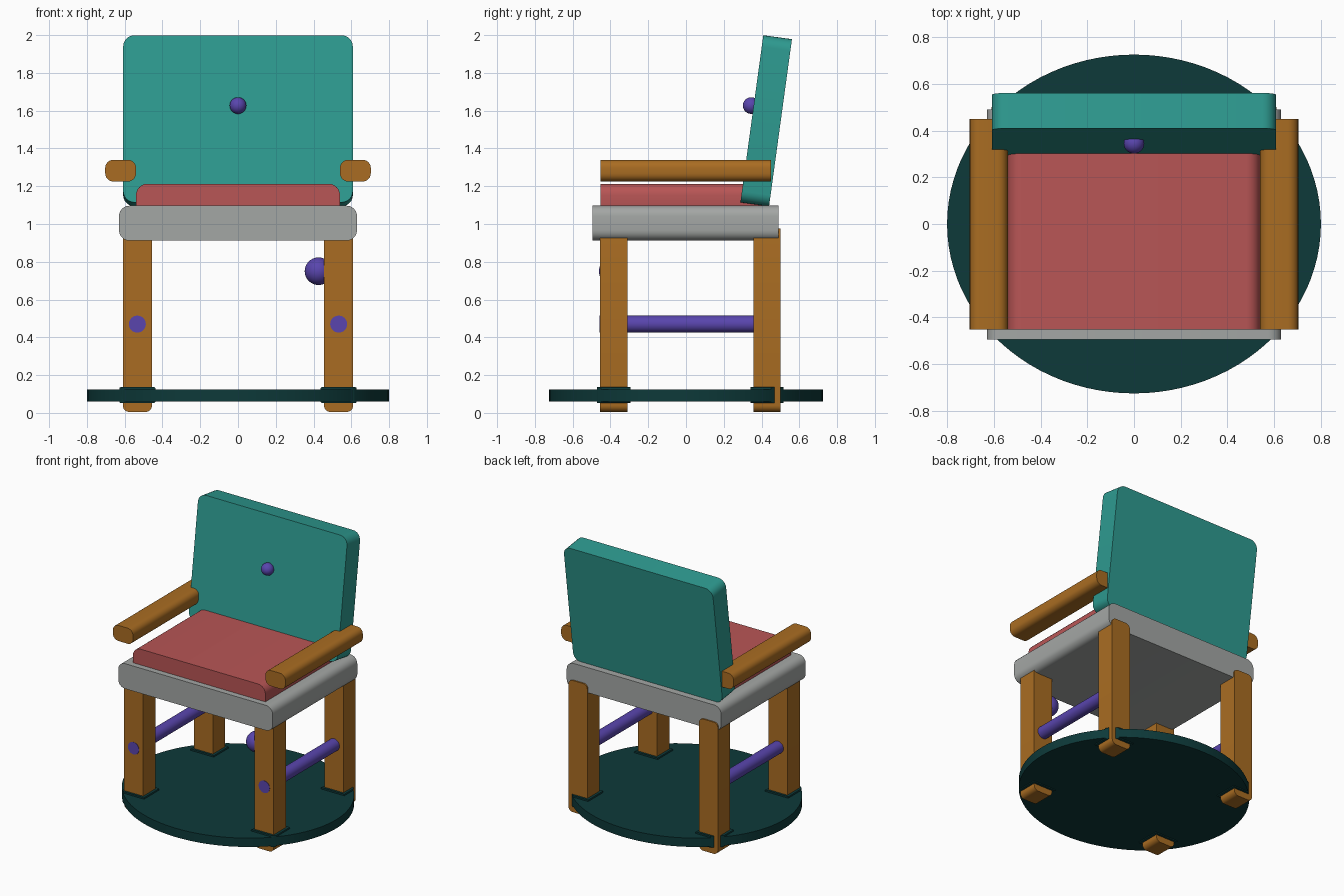
import bpy, bmesh, math
from mathutils import Vector

cube = bpy.data.objects.get("Cube")
if cube:
    bpy.data.objects.remove(cube, do_unlink=True)


def material(name, rgb):
    m = bpy.data.materials.new(name)
    m.use_nodes = True
    m.diffuse_color = (*rgb, 1)
    m.node_tree.nodes["Principled BSDF"].inputs["Base Color"].default_value = (*rgb, 1)
    return m


TEAL = material("teal", (0.027, 0.325, 0.28))
WOOD = material("orange wood", (0.40, 0.152, 0.016))
GREY = material("grey", (0.37, 0.385, 0.375))
RED = material("soft red", (0.48, 0.092, 0.092))
PURPLE = material("purple", (0.10, 0.06, 0.42))
DARK = material("dark teal", (0.004, 0.041, 0.041))


def finish(bm, name, mat, loc):
    bmesh.ops.recalc_face_normals(bm, faces=bm.faces)
    mesh = bpy.data.meshes.new(name)
    bm.to_mesh(mesh)
    bm.free()
    mesh.materials.append(mat)
    ob = bpy.data.objects.new(name, mesh)
    ob.location = loc
    bpy.context.collection.objects.link(ob)
    bpy.ops.object.select_all(action='DESELECT')
    ob.select_set(True)
    bpy.context.view_layer.objects.active = ob
    bpy.ops.object.shade_smooth_by_angle(angle=math.radians(35))
    return ob


def slab(name, mat, xs, ys, zs, radius, steps=6):
    """Rounded rectangle in x and z, extruded along y."""
    w, d, h = [b - a for a, b in (xs, ys, zs)]
    loc = [(a + b) / 2 for a, b in (xs, ys, zs)]
    bm = bmesh.new()
    ring = []
    for corner, (sx, sz) in enumerate([(1, 1), (-1, 1), (-1, -1), (1, -1)]):
        for i in range(steps + 1):
            a = math.pi / 2 * (corner + i / steps)
            ring.append(bm.verts.new((sx * (w / 2 - radius) + radius * math.cos(a), -d / 2,
                                      sz * (h / 2 - radius) + radius * math.sin(a))))
    face = bm.faces.new(ring)
    ext = bmesh.ops.extrude_face_region(bm, geom=[face])
    moved = [g for g in ext["geom"] if isinstance(g, bmesh.types.BMVert)]
    bmesh.ops.translate(bm, verts=moved, vec=(0, d, 0))
    return finish(bm, name, mat, loc)


def oval_disc(name, z0, z1):
    bm = bmesh.new()
    bmesh.ops.create_cone(bm, cap_ends=True, segments=96, radius1=1, radius2=1, depth=z1 - z0)
    bmesh.ops.scale(bm, verts=bm.verts, vec=(0.8, 0.725, 1))
    return finish(bm, name, DARK, (0, 0, (z0 + z1) / 2))


def ball(name, loc, radius):
    bm = bmesh.new()
    bmesh.ops.create_uvsphere(bm, u_segments=32, v_segments=16, radius=radius)
    return finish(bm, name, PURPLE, loc)


def rod(name, x, y0, y1, z, radius):
    bm = bmesh.new()
    bmesh.ops.create_cone(bm, cap_ends=True, segments=32, radius1=radius, radius2=radius, depth=y1 - y0)
    for v in bm.verts:
        v.co = Vector((v.co.x, -v.co.z, v.co.y))
    return finish(bm, name, PURPLE, (x, (y0 + y1) / 2, z))


# Base plate, and an oval used to trim the collars to its edge
oval_disc("base_plate", 0.06, 0.125)
trim = oval_disc("collar_trim", 0.0, 0.2)
trim.hide_render = True

# Legs with collars, stretchers and armrests on each side
for side, s in (("left", 1), ("right", -1)):
    def span(a, b):
        return sorted((s * a, s * b))

    for end, ys in (("front", (-0.455, -0.31)), ("back", (0.357, 0.5))):
        slab(f"{end}_{side}_leg", WOOD, span(0.455, 0.61), ys, (0.005, 0.975), 0.035)
        collar = slab(f"{end}_{side}_collar", DARK, span(0.437, 0.628),
                      (ys[0] - 0.016, ys[1] + 0.016), (0.052, 0.137), 0.008, 2)
        cut = collar.modifiers.new("trim", 'BOOLEAN')
        cut.operation = 'INTERSECT'
        cut.object = trim
        bpy.ops.object.modifier_apply(modifier=cut.name)
    rod(f"{side}_stretcher", s * 0.533, -0.457, 0.42, 0.47, 0.045)
    slab(f"{side}_armrest", WOOD, span(0.54, 0.703), (-0.452, 0.45), (1.225, 1.34), 0.043)

bpy.data.objects.remove(trim, do_unlink=True)

# Seat, cushion and leaning backrest
slab("seat", GREY, (-0.63, 0.63), (-0.495, 0.49), (0.912, 1.097), 0.055)
slab("cushion", RED, (-0.54, 0.54), (-0.452, 0.4), (1.04, 1.213), 0.06)
back = slab("backrest", TEAL, (-0.608, 0.608), (0.348, 0.501), (1.1, 1.993), 0.06)
back.rotation_euler.x = math.radians(-7.8)

# Round ornaments
ball("backrest_button", (0, 0.345, 1.627), 0.044)
ball("leg_ball", (0.426, -0.388, 0.75), 0.073)
